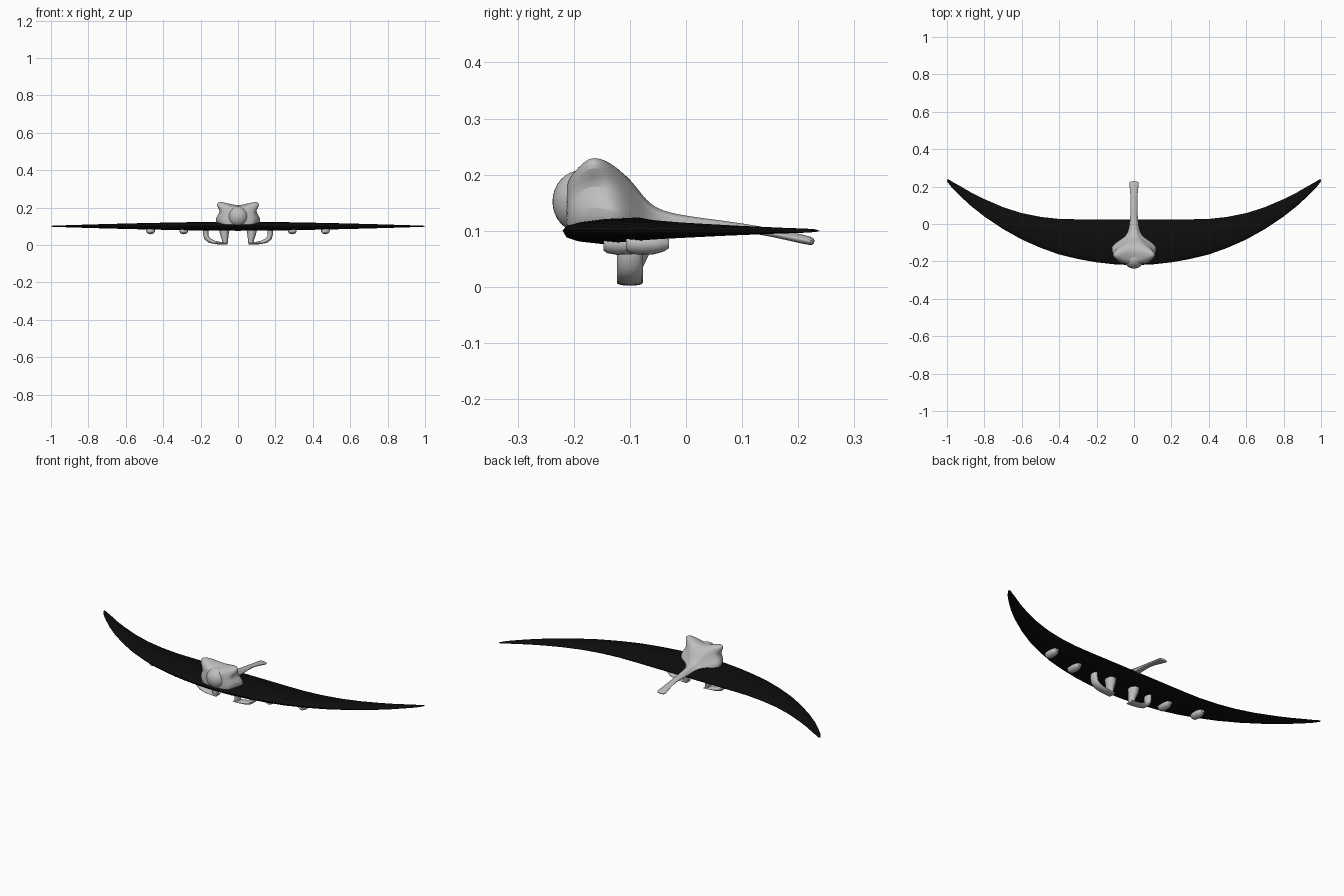
import bpy, bmesh, math
from mathutils import Vector as V

if "Cube" in bpy.data.objects:
    bpy.data.objects.remove(bpy.data.objects["Cube"])


def material(name, c):
    m = bpy.data.materials.new(name)
    m.diffuse_color = (c, c, c, 1)
    m.use_nodes = True
    m.node_tree.nodes["Principled BSDF"].inputs["Base Color"].default_value = m.diffuse_color
    return m


BLACK = material("matte black", 0.004)
GREY = material("light grey", 0.52)


def loft(name, rings, mat, subsurf=0, angle=50):
    """Skin a list of closed rings and cap both ends."""
    bm = bmesh.new()
    vr = [[bm.verts.new(p) for p in r] for r in rings]
    n = len(vr[0])
    for a, b in zip(vr, vr[1:]):
        for i in range(n):
            j = (i + 1) % n
            bm.faces.new((a[i], a[j], b[j], b[i]))
    bm.faces.new(vr[0])
    bm.faces.new(vr[-1][::-1])
    bmesh.ops.recalc_face_normals(bm, faces=bm.faces)
    me = bpy.data.meshes.new(name)
    bm.to_mesh(me)
    bm.free()
    ob = bpy.data.objects.new(name, me)
    bpy.context.collection.objects.link(ob)
    me.materials.append(mat)
    if subsurf:
        s = ob.modifiers.new("smooth", 'SUBSURF')
        s.levels = s.render_levels = subsurf
    bpy.ops.object.select_all(action='DESELECT')
    bpy.context.view_layer.objects.active = ob
    ob.select_set(True)
    bpy.ops.object.shade_smooth_by_angle(angle=math.radians(angle))
    return ob


def oval(c, a, b, n=16):
    c, a, b = V(c), V(a), V(b)
    return [c + a * math.cos(2 * math.pi * i / n) + b * math.sin(2 * math.pi * i / n)
            for i in range(n)]


# crescent wing: (x, leading y, trailing y, half thickness)
stations = [(0, -.22, .025, .024), (.1, -.216, .025, .0235), (.2, -.205, .025, .0225),
            (.3, -.187, .025, .021), (.4, -.163, .027, .019), (.5, -.127, .038, .017),
            (.6, -.083, .058, .0145), (.7, -.027, .09, .012), (.8, .04, .133, .009),
            (.87, .095, .168, .007), (.93, .15, .203, .005), (.97, .19, .225, .004),
            (.99, .215, .238, .003), (1.0, .229, .238, .001)]
airfoil = [(0, 0), (.03, .4), (.12, .65), (.3, .9), (.55, 1), (.8, .5), (1, .03),
           (1, -.15), (.75, -.6), (.5, -.85), (.3, -1), (.12, -.8), (.03, -.5)]
rings = []
for s, lst in ((-1, stations[:0:-1]), (1, stations)):
    for x, y0, y1, t in lst:
        rings.append([(s * x, y0 + (y1 - y0) * u, .1 + t * w) for u, w in airfoil])
loft("wing", rings, BLACK)

# body and tail: (y, base half width, waist, ear x, ear z, crown z, bottom z)
sections = [(-.215, .07, .065, .045, .185, .19, .09),
            (-.198, .1, .085, .085, .21, .2, .085),
            (-.175, .115, .085, .125, .238, .203, .085),
            (-.15, .128, .09, .118, .236, .212, .085),
            (-.12, .132, .096, .075, .213, .212, .085),
            (-.09, .09, .07, .045, .175, .182, .085),
            (-.065, .05, .042, .026, .14, .146, .09),
            (-.03, .028, .026, .018, .128, .132, .095),
            (.02, .022, .021, .014, .121, .124, .097),
            (.1, .017, .017, .011, .111, .114, .099),
            (.16, .019, .019, .013, .1, .103, .088),
            (.21, .025, .025, .019, .091, .093, .076),
            (.23, .027, .027, .021, .086, .088, .073)]
rings = []
for y, wb, wm, ex, ez, tz, bz in sections:
    h = ez - bz
    half = [(wb * .8, bz), (wb, bz + .4 * h), (wm, bz + .62 * h), (ex, bz + .85 * h),
            (ex * .85, ez), (ex * .4, (ez + tz) / 2 - .1 * (ez - tz))]
    rings.append([(x, y, z) for x, z in half] + [(0, y, tz)] +
                 [(-x, y, z) for x, z in half[::-1]] + [(0, y, bz)])
loft("body_and_tail", rings, GREY, 2, 60)

# rounded nose dome
bpy.ops.mesh.primitive_uv_sphere_add(segments=32, ring_count=16, location=(0, -.186, .152))
dome = bpy.context.object
dome.name = "nose_dome"
dome.scale = (.055, .052, .056)
dome.data.materials.append(GREY)
bpy.ops.object.shade_smooth_by_angle(angle=math.radians(60))

hook = [(.172, .088, .014), (.173, .06, .0145), (.168, .038, .014), (.15, .022, .012),
        (.12, .0125, .0085), (.085, .0085, .006), (.055, .0065, .0045)]
for side, s in (("right", 1), ("left", -1)):
    # curved outer legs that sweep inward to form skids
    rings = []
    for i, (x, z, t) in enumerate(hook):
        p, q = hook[max(i - 1, 0)], hook[min(i + 1, len(hook) - 1)]
        d = V((q[0] - p[0], 0, q[1] - p[1])).normalized()
        rings.append(oval((s * x, -.1, z), (0, .023, 0), (s * -d.z * t, 0, d.x * t)))
    loft(side + "_skid", rings, GREY)
    # tapered inner struts
    strut = [(.074, -.092, .088, .029, .031), (.073, -.093, .06, .024, .028),
             (.07, -.1, .03, .017, .021), (.068, -.1, .008, .013, .019)]
    loft(side + "_strut", [oval((s * x, y, z), (a, 0, 0), (0, b, 0))
                           for x, y, z, a, b in strut], GREY)
    # pods under the wing
    for label, px, y0, y1 in (("inner", .29, -.147, -.068), ("outer", .467, -.107, -.03)):
        prof = [(0, .6), (.08, .85), (.3, 1), (.65, .95), (.88, .7), (1, .4)]
        loft(f"{side}_{label}_pod",
             [oval((s * px, y0 + (y1 - y0) * u, .077), (.024 * k, 0, 0), (0, 0, .02 * k))
              for u, k in prof], GREY)
